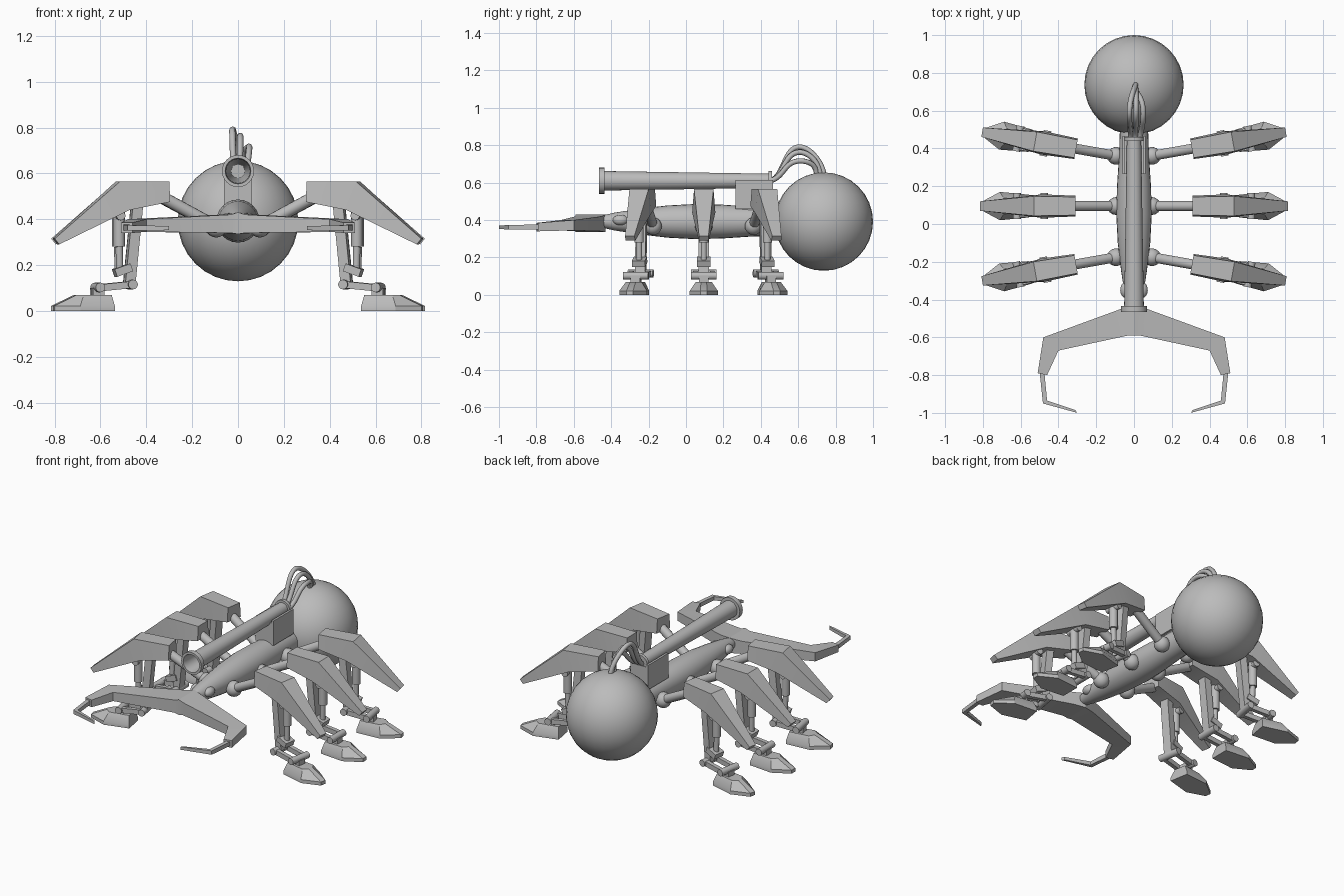
import bpy, bmesh, math
from mathutils import Matrix, Vector

cube = bpy.data.objects.get("Cube")
if cube:
    bpy.data.objects.remove(cube)

grey = bpy.data.materials.new("plain_grey")
grey.use_nodes = True
grey.diffuse_color = (0.5, 0.5, 0.5, 1)
grey.node_tree.nodes["Principled BSDF"].inputs["Base Color"].default_value = (0.5, 0.5, 0.5, 1)


def finish(name, bm, matrix=None):
    """Place the mesh, smooth its shallow edges and make an object."""
    if matrix:
        bm.transform(matrix)
    bmesh.ops.recalc_face_normals(bm, faces=bm.faces)
    for f in bm.faces:
        f.smooth = True
    for e in bm.edges:
        e.smooth = len(e.link_faces) == 2 and e.calc_face_angle() < 0.55
    mesh = bpy.data.meshes.new(name)
    bm.to_mesh(mesh)
    bm.free()
    mesh.materials.append(grey)
    ob = bpy.data.objects.new(name, mesh)
    bpy.context.collection.objects.link(ob)


def loft(bm, rings):
    """Skin closed rings of points and cap both ends."""
    rows = [[bm.verts.new(p) for p in ring] for ring in rings]
    n = len(rows[0])
    for a, b in zip(rows, rows[1:]):
        for i in range(n):
            j = (i + 1) % n
            bm.faces.new((a[i], a[j], b[j], b[i]))
    bm.faces.new(rows[0])
    bm.faces.new(rows[-1])


def ball(bm, pos, r, u=16, v=10):
    bmesh.ops.create_uvsphere(bm, u_segments=u, v_segments=v, radius=r,
                              matrix=Matrix.Translation(pos))


def rod(bm, a, b, r, r2=None, sides=14):
    a, b = Vector(a), Vector(b)
    d = b - a
    m = Matrix.Translation((a + b) / 2) @ d.to_track_quat('Z', 'Y').to_matrix().to_4x4()
    bmesh.ops.create_cone(bm, cap_ends=True, segments=sides, radius1=r,
                          radius2=r if r2 is None else r2, depth=d.length, matrix=m)


def beam(bm, a, b, wide, thick):
    """Box running from a to b, wide along y."""
    a, b = Vector(a), Vector(b)
    n = (b - a).cross(Vector((0, 1, 0))).normalized() * thick / 2
    y = Vector((0, wide / 2, 0))
    loft(bm, [[p + n + y, p + n - y, p - n - y, p - n + y] for p in (a, b)])


def lathe(name, profile, z, sides=24):
    """Revolve (y, radius) points about a lengthwise axis."""
    bm = bmesh.new()
    loft(bm, [[(r * math.cos(t), y, z + r * math.sin(t))
               for t in (math.tau * i / sides for i in range(sides))] for y, r in profile])
    finish(name, bm)


# Body, rear sphere and cannon
lathe("body", [(-0.46, 0.03), (-0.38, 0.048), (-0.25, 0.068), (-0.1, 0.086), (0.05, 0.094),
               (0.2, 0.09), (0.35, 0.08), (0.55, 0.073)], 0.392)
bm = bmesh.new()
ball(bm, (0, 0.737, 0.392), 0.263, 32, 16)
finish("rear_sphere", bm)
lathe("cannon", [(0.1, 0.03), (-0.44, 0.052), (-0.465, 0.056), (-0.465, 0.07), (-0.435, 0.07),
                 (-0.435, 0.052), (0.44, 0.038), (0.44, 0.052), (0.46, 0.052)], 0.61)

# Cannon mount with side rails
bm = bmesh.new()
beam(bm, (0, 0.365, 0.44), (0, 0.365, 0.6), 0.2, 0.1)
for s in (-1, 1):
    beam(bm, (s * 0.055, 0.365, 0.46), (s * 0.055, 0.365, 0.615), 0.2, 0.014)
finish("cannon_mount", bm)

# Cables arching from the cannon into the sphere
for i, (side, top, end) in enumerate([(-0.025, 0.8, 0.74), (0.05, 0.72, 0.7), (0.01, 0.77, 0.72)]):
    curve = bpy.data.curves.new("cable", 'CURVE')
    curve.dimensions = '3D'
    curve.bevel_depth = 0.014
    curve.bevel_resolution = 2
    curve.resolution_u = 6
    sp = curve.splines.new('NURBS')
    path = [(side * 0.6, 0.45, 0.61), (side * 0.8, 0.5, 0.62), (side, 0.54, top),
            (side, 0.66, top), (0.01, end, 0.68), (0.01, end, 0.62)]
    sp.points.add(len(path) - 1)
    for p, co in zip(sp.points, path):
        p.co = (*co, 1)
    sp.use_endpoint_u = True
    sp.order_u = 4
    curve.materials.append(grey)
    bpy.context.collection.objects.link(bpy.data.objects.new(f"cable_{i + 1}", curve))


# Legs, built pointing along +x from the hip and then turned into place
def build_leg(name, m):
    bm = bmesh.new()
    ball(bm, (0.005, 0, 0.367), 0.047)
    rod(bm, (0, 0, 0.365), (0.28, 0, 0.515), 0.027)
    finish(name + "_hip", bm, m)

    bm = bmesh.new()
    rings = []
    for xt, zt, wt, xb, zb, wb in [(0.22, 0.565, 0.048, 0.22, 0.475, 0.055),
                                   (0.44, 0.565, 0.052, 0.4, 0.44, 0.062),
                                   (0.725, 0.315, 0.025, 0.705, 0.29, 0.027)]:
        rings.append([(xt, wt, zt), (xt, -wt, zt), (xb, -wb, zb), (xb, wb, zb)])
    loft(bm, rings)
    finish(name + "_armour", bm, m)

    bm = bmesh.new()
    beam(bm, (0.355, 0, 0.47), (0.39, 0, 0.115), 0.055, 0.045)
    rod(bm, (0.435, 0, 0.46), (0.435, 0, 0.28), 0.025)
    rod(bm, (0.435, 0, 0.28), (0.432, 0, 0.16), 0.016)
    rod(bm, (0.435, -0.045, 0.415), (0.435, 0.045, 0.415), 0.02)
    beam(bm, (0.385, 0, 0.19), (0.455, 0, 0.165), 0.07, 0.035)
    finish(name + "_shin", bm, m)

    bm = bmesh.new()
    for s in (-1, 1):
        beam(bm, (0.38, s * 0.045, 0.115), (0.53, s * 0.045, 0.1), 0.025, 0.03)
    for x, z in ((0.385, 0.115), (0.53, 0.102)):
        rod(bm, (x, -0.068, z), (x, 0.068, z), 0.021)
    beam(bm, (0.53, 0, 0.1), (0.53, 0, 0.05), 0.05, 0.05)
    finish(name + "_ankle", bm, m)

    # Foot with a pointed sole and a narrower top
    bm = bmesh.new()
    sole = [(0.465, 0.06), (0.62, 0.075), (0.725, 0.018)]
    cap = [(0.475, 0.038), (0.6, 0.042), (0.625, 0.015)]
    rings = []
    for pts, z in ((sole, 0), (sole, 0.022), (cap, 0.07)):
        rings.append([(x, y, z) for x, y in pts] + [(x, -y, z) for x, y in reversed(pts)])
    loft(bm, rings)
    finish(name + "_foot", bm, m)


for row, y, turn in (("rear", 0.36, 10), ("middle", 0.095, 0), ("front", -0.175, -10)):
    for side, s in (("left", 1), ("right", -1)):
        place = (Matrix.Scale(s, 4, (1, 0, 0)) @ Matrix.Translation((0.09, y, 0))
                 @ Matrix.Rotation(math.radians(turn), 4, 'Z'))
        build_leg(f"{row}_{side}_leg", place)

# Eyes, jaws and pincers
jaw = [((0, -0.43), (0, -0.59), 0.43, 0.335), ((0.07, -0.45), (0.03, -0.59), 0.42, 0.34),
       ((0.48, -0.6), (0.4, -0.67), 0.4, 0.345), ((0.51, -0.79), (0.46, -0.8), 0.385, 0.34)]
pincer = [((0.5, -0.78), (0.475, -0.78), 0.376, 0.35), ((0.482, -0.95), (0.46, -0.935), 0.374, 0.35),
          ((0.3, -1.0), (0.31, -0.985), 0.37, 0.352)]
for side, s in (("left", 1), ("right", -1)):
    for part, stations in (("jaw", jaw), ("pincer", pincer)):
        bm = bmesh.new()
        loft(bm, [[(s * a[0], a[1], hi), (s * b[0], b[1], hi), (s * b[0], b[1], lo),
                   (s * a[0], a[1], lo)] for a, b, hi, lo in stations])
        finish(f"{side}_{part}", bm)
    bm = bmesh.new()
    bmesh.ops.create_uvsphere(bm, u_segments=16, v_segments=10, radius=0.028,
                              matrix=Matrix.Translation((s * 0.045, -0.35, 0.4))
                              @ Matrix.Diagonal((1, 1.5, 1, 1)))
    finish(f"{side}_eye", bm)
